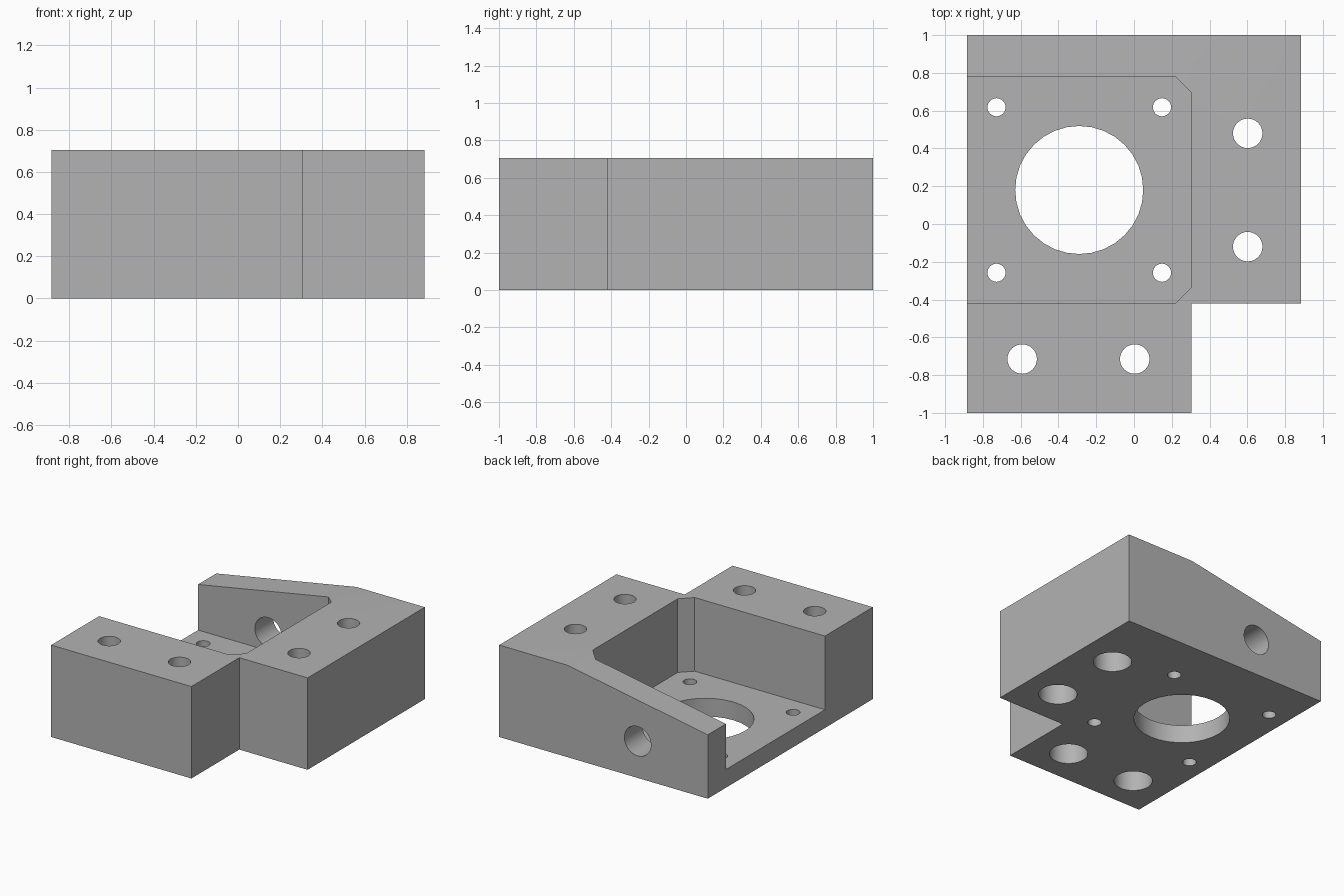
import bpy, bmesh, math
from mathutils import Matrix

cube = bpy.data.objects.get("Cube")
if cube:
    bpy.data.objects.remove(cube, do_unlink=True)

X, Y, H = 0.885, 1.0, 0.705      # half width, half depth, height
PX, Y0, Y1 = 0.305, -0.42, 0.78  # pocket inner wall, front and back
FLOOR, CH = 0.14, 0.085          # plate thickness, pocket corner chamfer
CX, CY = -0.29, 0.18             # motor axis

grey = bpy.data.materials.new("plain_grey")
grey.use_nodes = True
grey.diffuse_color = (0.45, 0.45, 0.45, 1)
grey.node_tree.nodes["Principled BSDF"].inputs["Base Color"].default_value = (0.45, 0.45, 0.45, 1)


def make_object(name, bm):
    bmesh.ops.recalc_face_normals(bm, faces=bm.faces)
    mesh = bpy.data.meshes.new(name)
    bm.to_mesh(mesh)
    bm.free()
    mesh.materials.append(grey)
    obj = bpy.data.objects.new(name, mesh)
    bpy.context.collection.objects.link(obj)
    return obj


def prism(name, points, vector):
    """Extrude a closed outline along a vector."""
    bm = bmesh.new()
    face = bm.faces.new([bm.verts.new(p) for p in points])
    grown = bmesh.ops.extrude_face_region(bm, geom=[face])["geom"]
    verts = [v for v in grown if isinstance(v, bmesh.types.BMVert)]
    bmesh.ops.translate(bm, verts=verts, vec=vector)
    return make_object(name, bm)


def drill(name, centre, radius, length, along_y=False):
    bm = bmesh.new()
    turn = Matrix.Rotation(math.pi / 2, 4, "X") if along_y else Matrix()
    bmesh.ops.create_cone(bm, cap_ends=True, segments=32, radius1=radius, radius2=radius,
                          depth=length, matrix=Matrix.Translation(centre) @ turn)
    return make_object(name, bm)


def cut(body, cutter):
    cutter.hide_render = True
    mod = body.modifiers.new(cutter.name, "BOOLEAN")
    mod.operation, mod.solver, mod.object = "DIFFERENCE", "EXACT", cutter
    bpy.context.view_layer.objects.active = body
    bpy.ops.object.modifier_apply(modifier=mod.name)
    bpy.data.objects.remove(cutter, do_unlink=True)


# L-shaped block
body = prism("motor_bracket", [(-X, -Y, 0), (PX, -Y, 0), (PX, Y0, 0), (X, Y0, 0),
                               (X, Y, 0), (-X, Y, 0)], (0, 0, H))

# Motor pocket, open on one side, with chamfered inner corners
pocket = [(-1.2, Y0), (PX - CH, Y0), (PX, Y0 + CH), (PX, Y1 - CH), (PX - CH, Y1), (-1.2, Y1)]
cut(body, prism("pocket_cutter", [(x, y, FLOOR) for x, y in pocket], (0, 0, 1)))

# Sloped top of the back wall, falling towards the open side
slope = (H - 0.49) / (PX + X)
cut(body, prism("slope_cutter", [(PX, 0.65, H), (-1.2, 0.65, H - slope * (PX + 1.2)),
                                 (-1.2, 0.65, 1), (PX, 0.65, 1)], (0, 0.6, 0)))

# Motor boss hole and four motor screw holes in the plate
cut(body, drill("boss_cutter", (CX, CY, 0), 0.339, 0.6))
for sx in (-1, 1):
    for sy in (-1, 1):
        cut(body, drill("screw_cutter", (CX + sx * 0.438, CY + sy * 0.438, 0), 0.048, 0.6))

# Mounting holes, counterbored from below
for x, y in ((-0.592, -0.715), (0.004, -0.715), (0.602, 0.48), (0.602, -0.12)):
    cut(body, drill("mount_cutter", (x, y, 0.4), 0.078, 1.4))
    cut(body, drill("counterbore_cutter", (x, y, 0.065), 0.136, 1.0))

# Cross hole through the back wall
cut(body, drill("wall_cutter", (CX, 0.9, 0.282), 0.113, 0.5, along_y=True))

bpy.ops.object.select_all(action="DESELECT")
body.select_set(True)
bpy.context.view_layer.objects.active = body
bpy.ops.object.shade_smooth_by_angle(angle=math.radians(30))
